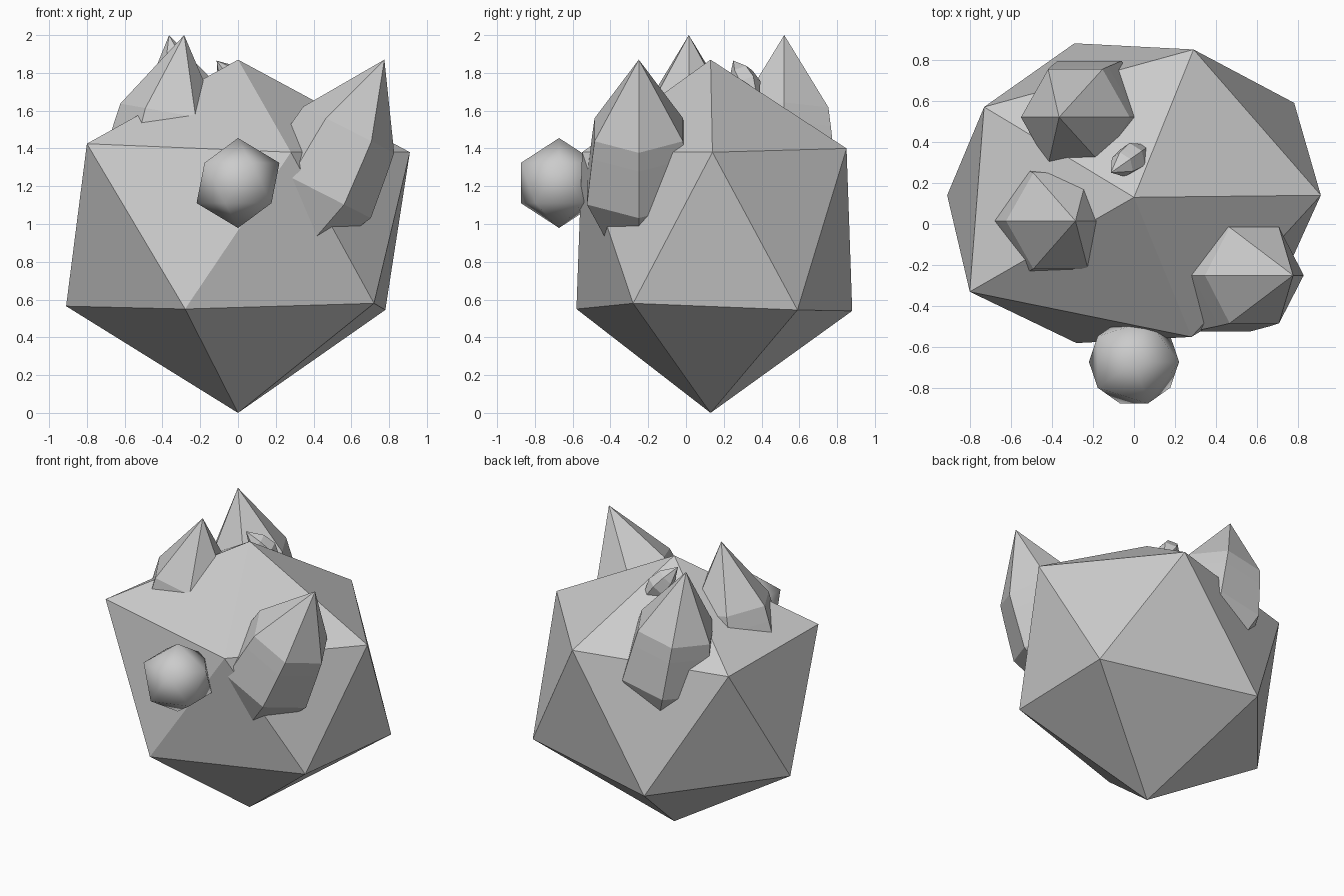
import bpy, bmesh
from math import cos, sin, pi, radians
from mathutils import Matrix, Vector

if "Cube" in bpy.data.objects:
    bpy.data.objects.remove(bpy.data.objects["Cube"])


def finish(bm, name, smooth=False):
    bmesh.ops.recalc_face_normals(bm, faces=bm.faces[:])
    mesh = bpy.data.meshes.new(name)
    bm.to_mesh(mesh)
    bm.free()
    for p in mesh.polygons:
        p.use_smooth = smooth
    obj = bpy.data.objects.new(name, mesh)
    bpy.context.collection.objects.link(obj)
    return obj


# Body: slightly irregular 20-sided rock
def rock_body():
    lower = [(-.91, .14, .565), (-.28, -.58, .55), (.72, -.28, .58),
             (.78, .59, .545), (-.29, .88, .54)]
    upper = [(-.80, -.33, 1.425), (.28, -.55, 1.38), (.91, .14, 1.38),
             (.29, .85, 1.40), (-.73, .57, 1.38)]
    bm = bmesh.new()
    lo = [bm.verts.new(p) for p in lower]
    up = [bm.verts.new(p) for p in upper]
    base, top = bm.verts.new((0, .13, 0)), bm.verts.new((0, .13, 1.87))
    for i in range(5):
        j = (i + 1) % 5
        bm.faces.new((base, lo[j], lo[i]))
        bm.faces.new((lo[i], lo[j], up[i]))
        bm.faces.new((lo[j], up[j], up[i]))
        bm.faces.new((top, up[i], up[j]))
    finish(bm, "rock_body")


# Crystal: six-sided, pointed at both ends, measured down from its tip
def crystal(name, tip, rotation, scale=1.0):
    profile = [(.27, .416), (.285, .52), (.317, .78)]
    bm = bmesh.new()
    top = bm.verts.new((0, 0, 0))
    bottom = bm.verts.new((0, 0, -1.42))
    rings = [[bm.verts.new((r * cos(k * pi / 3), r * sin(k * pi / 3), -d))
              for k in range(6)] for r, d in profile]
    for k in range(6):
        n = (k + 1) % 6
        bm.faces.new((top, rings[0][k], rings[0][n]))
        for a, b in zip(rings, rings[1:]):
            bm.faces.new((a[k], b[k], b[n], a[n]))
        bm.faces.new((bottom, rings[-1][n], rings[-1][k]))
    bm.transform(Matrix.Translation(tip) @ rotation @ Matrix.Scale(scale, 4))
    finish(bm, name)


def lean(deg):
    return Matrix.Rotation(radians(deg), 4, 'Y')


rock_body()
crystal("right_crystal", (.775, -.25, 1.87), lean(27))
crystal("left_crystal", (-.285, .015, 2.0), lean(10))
crystal("back_crystal", (-.365, .52, 2.0), lean(-11))
crystal("small_crystal", (-.113, .25, 1.865),
        Matrix.Rotation(radians(35), 4, 'Z') @ lean(-44), .24)

# Round knob on the front
bm = bmesh.new()
bmesh.ops.create_icosphere(bm, subdivisions=1, radius=.238)
bm.transform(Matrix.Translation((0, -.672, 1.217)) @ Matrix.Diagonal((1.03, 1, 1, 1)))
finish(bm, "front_knob", smooth=True)
